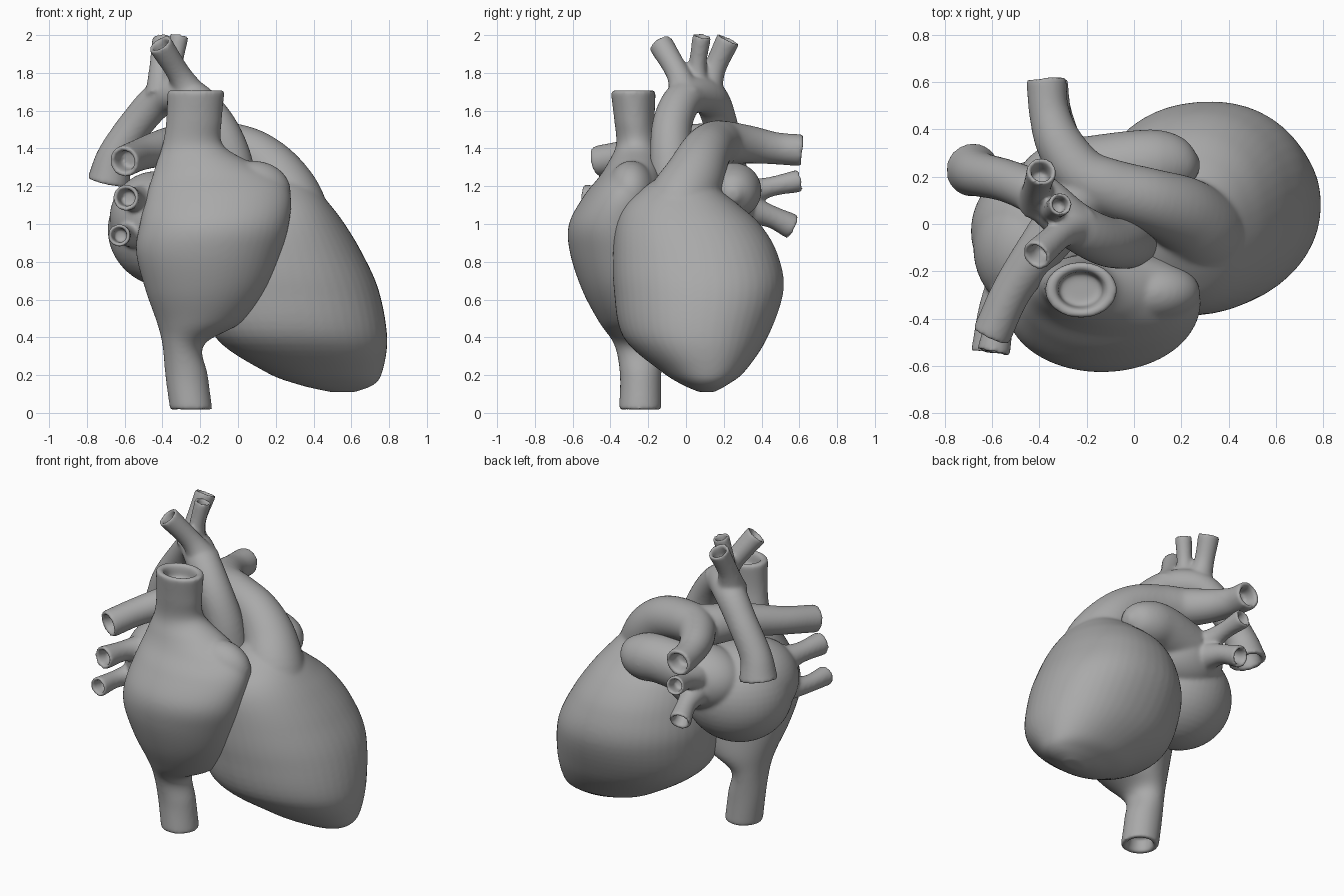
import bpy, bmesh, math
from mathutils import Vector

cube = bpy.data.objects.get("Cube")
if cube:
    bpy.data.objects.remove(cube)

SIDES = 48
grey = bpy.data.materials.new("tissue_grey")
grey.use_nodes = True
grey.diffuse_color = (0.4, 0.4, 0.4, 1)
grey.node_tree.nodes["Principled BSDF"].inputs["Base Color"].default_value = (0.4, 0.4, 0.4, 1)


def spline(points, steps=6):
    """Catmull-Rom through tuples of any length."""
    pts = [Vector(p) for p in points]
    pts = [pts[0] * 2 - pts[1]] + pts + [pts[-1] * 2 - pts[-2]]
    out = []
    for p0, p1, p2, p3 in zip(pts, pts[1:], pts[2:], pts[3:]):
        for s in range(steps):
            t = s / steps
            out.append(0.5 * (2 * p1 + (p2 - p0) * t + (2 * p0 - 5 * p1 + 4 * p2 - p3) * t * t
                              + (3 * p1 - p0 - 3 * p2 + p3) * t ** 3))
    return out + [pts[-2]]


def mouth(ring, neighbour):
    """Extra rings that turn an end into a hollow rim."""
    c, a, b = ring
    inward = (neighbour[0] - c).normalized()
    return [(c, a * 0.72, b * 0.72), (c + inward * 0.03, a * 0.64, b * 0.64),
            (c + inward * 0.09, a * 0.6, b * 0.6)]


def loft(bm, rings, start_open=False, end_open=False, power=1.0):
    """Skin oval rings (centre, axis, axis) into a closed solid; low power is boxier."""
    first = mouth(rings[0], rings[1])[::-1] if start_open else []
    last = mouth(rings[-1], rings[-2]) if end_open else []
    angles = [2 * math.pi * i / SIDES for i in range(SIDES)]
    rim = [[math.copysign(abs(v) ** power, v) for v in (math.cos(t), math.sin(t))] for t in angles]
    loops = [[bm.verts.new(c + a * u + b * v) for u, v in rim] for c, a, b in first + rings + last]
    for low, high in zip(loops, loops[1:]):
        for i in range(SIDES):
            j = (i + 1) % SIDES
            bm.faces.new((low[i], low[j], high[j], high[i]))
    bm.faces.new(loops[0][::-1])
    bm.faces.new(loops[-1])


def chamber(bm, levels, skew=0.0, **options):
    """Stack of level rings given as (z, x min, x max, y min, y max)."""
    rings = []
    for z, x0, x1, y0, y1 in spline(levels):
        rings.append((Vector(((x0 + x1) / 2, (y0 + y1) / 2, z)),
                      Vector(((x1 - x0) / 2, skew * (x1 - x0), 0)),
                      Vector((0, (y1 - y0) / 2, 0))))
    loft(bm, rings, **options)


def vessel(bm, path, end_open=True):
    """Round tube along (x, y, z, radius) points."""
    pts = spline(path)
    centres = [Vector(p[:3]) for p in pts]
    side = None
    rings = []
    for i, c in enumerate(centres):
        t = (centres[min(i + 1, len(pts) - 1)] - centres[max(i - 1, 0)]).normalized()
        if side is None:
            side = t.orthogonal()
        side = (side - t * side.dot(t)).normalized()
        rings.append((c, side * pts[i][3], t.cross(side) * pts[i][3]))
    loft(bm, rings, end_open=end_open)


def lobe(bm, centre, size):
    made = bmesh.ops.create_uvsphere(bm, u_segments=48, v_segments=24, radius=1)["verts"]
    bmesh.ops.scale(bm, vec=size, verts=made)
    bmesh.ops.translate(bm, vec=centre, verts=made)


def finish(bm, name, smoothing=12):
    """Fuse the overlapping solids into one soft skin."""
    bmesh.ops.recalc_face_normals(bm, faces=bm.faces)
    mesh = bpy.data.meshes.new(name)
    bm.to_mesh(mesh)
    bm.free()
    obj = bpy.data.objects.new(name, mesh)
    bpy.context.collection.objects.link(obj)
    remesh = obj.modifiers.new("fuse", "REMESH")
    remesh.mode = "VOXEL"
    remesh.voxel_size = 0.0105
    soften = obj.modifiers.new("soften", "SMOOTH")
    soften.factor = 0.5
    soften.iterations = smoothing
    graph = bpy.context.evaluated_depsgraph_get()
    skin = bpy.data.meshes.new_from_object(obj.evaluated_get(graph))
    obj.modifiers.clear()
    obj.data = skin
    skin.materials.clear()
    skin.materials.append(grey)
    for poly in skin.polygons:
        poly.use_smooth = True


# Ventricles with the pulmonary trunk and its two branches
bm = bmesh.new()
chamber(bm, [(0.11, 0.49, 0.62, 0.07, 0.15), (0.15, 0.32, 0.72, -0.02, 0.22),
             (0.22, 0.14, 0.765, -0.13, 0.31), (0.4, -0.12, 0.79, -0.33, 0.43),
             (0.65, -0.18, 0.745, -0.38, 0.515), (0.85, -0.16, 0.655, -0.385, 0.48),
             (1.0, -0.12, 0.565, -0.37, 0.39), (1.1, -0.06, 0.49, -0.325, 0.28),
             (1.18, 0.02, 0.42, -0.24, 0.18), (1.26, 0.1, 0.34, -0.13, 0.12)],
        skew=0.035, power=0.92)
vessel(bm, [(0.32, -0.05, 0.85, 0.18), (0.28, -0.03, 1.08, 0.19), (0.2, 0.045, 1.25, 0.16),
            (0.07, 0.1, 1.37, 0.135), (-0.1, 0.15, 1.42, 0.125), (-0.22, 0.21, 1.43, 0.115),
            (-0.315, 0.34, 1.42, 0.1), (-0.36, 0.48, 1.4, 0.085), (-0.37, 0.615, 1.39, 0.085)])
vessel(bm, [(-0.1, 0.16, 1.4, 0.12), (-0.22, 0.12, 1.41, 0.125), (-0.36, -0.06, 1.41, 0.105),
            (-0.51, -0.27, 1.37, 0.085), (-0.605, -0.475, 1.33, 0.083)])
finish(bm, "ventricles_and_pulmonary_artery")

# Right atrium, running into the upper and lower great veins
bm = bmesh.new()
chamber(bm, [(0.015, -0.36, -0.135, -0.355, -0.13), (0.2, -0.385, -0.16, -0.35, -0.13),
             (0.36, -0.4, -0.18, -0.38, -0.12), (0.48, -0.43, 0.02, -0.46, -0.08),
             (0.65, -0.49, 0.15, -0.55, -0.08), (0.85, -0.54, 0.23, -0.615, -0.08),
             (1.0, -0.52, 0.27, -0.62, -0.1), (1.15, -0.485, 0.28, -0.54, -0.1),
             (1.25, -0.455, 0.22, -0.46, -0.12), (1.33, -0.43, 0.06, -0.41, -0.13),
             (1.42, -0.4, -0.08, -0.37, -0.15), (1.55, -0.38, -0.085, -0.38, -0.165),
             (1.71, -0.375, -0.07, -0.4, -0.16)], start_open=True, end_open=True)
lobe(bm, (0.08, -0.29, 1.17), (0.2, 0.13, 0.165))
finish(bm, "right_atrium_and_great_veins", 16)

# Left atrium, its ear-shaped lobe and four veins
bm = bmesh.new()
lobe(bm, (-0.355, -0.03, 0.97), (0.335, 0.31, 0.31))
lobe(bm, (-0.43, -0.1, 1.03), (0.25, 0.28, 0.25))
lobe(bm, (-0.24, 0.16, 1.1), (0.26, 0.2, 0.2))
vessel(bm, [(-0.2, 0.22, 1.15, 0.15), (0.0, 0.25, 1.18, 0.145), (0.12, 0.255, 1.17, 0.14),
            (0.22, 0.25, 1.16, 0.1), (0.275, 0.25, 1.15, 0.03)], end_open=False)
for root, bend, tip, radius in [
        ((-0.45, -0.15, 1.1), (-0.55, -0.35, 1.13), (-0.595, -0.545, 1.14), 0.07),
        ((-0.48, -0.15, 0.96), (-0.6, -0.35, 0.94), (-0.63, -0.545, 0.94), 0.06),
        ((-0.28, 0.22, 1.13), (-0.31, 0.42, 1.19), (-0.34, 0.605, 1.23), 0.06),
        ((-0.28, 0.2, 1.1), (-0.31, 0.42, 1.05), (-0.35, 0.565, 0.985), 0.068)]:
    vessel(bm, [(*root, radius * 1.9), (*bend, radius * 0.92), (*tip, radius)])
finish(bm, "left_atrium_and_veins", 9)

# Aortic arch with its three upper branches
bm = bmesh.new()
vessel(bm, [(0.0, -0.06, 1.1, 0.12), (-0.04, -0.08, 1.35, 0.11), (-0.13, -0.07, 1.54, 0.105),
            (-0.26, 0.0, 1.67, 0.1), (-0.4, 0.12, 1.67, 0.095), (-0.53, 0.18, 1.54, 0.09),
            (-0.65, 0.21, 1.36, 0.095), (-0.685, 0.23, 1.22, 0.115)])
for root, bend, tip, radius in [
        ((-0.24, 0.0, 1.66), (-0.31, -0.04, 1.79), (-0.415, -0.135, 1.955), 0.066),
        ((-0.34, 0.06, 1.68), (-0.34, 0.06, 1.83), (-0.31, 0.085, 2.0), 0.05),
        ((-0.4, 0.1, 1.68), (-0.41, 0.15, 1.82), (-0.39, 0.225, 1.98), 0.064)]:
    vessel(bm, [(*root, radius * 1.5), (*bend, radius * 0.95), (*tip, radius)])
finish(bm, "aorta", 9)
